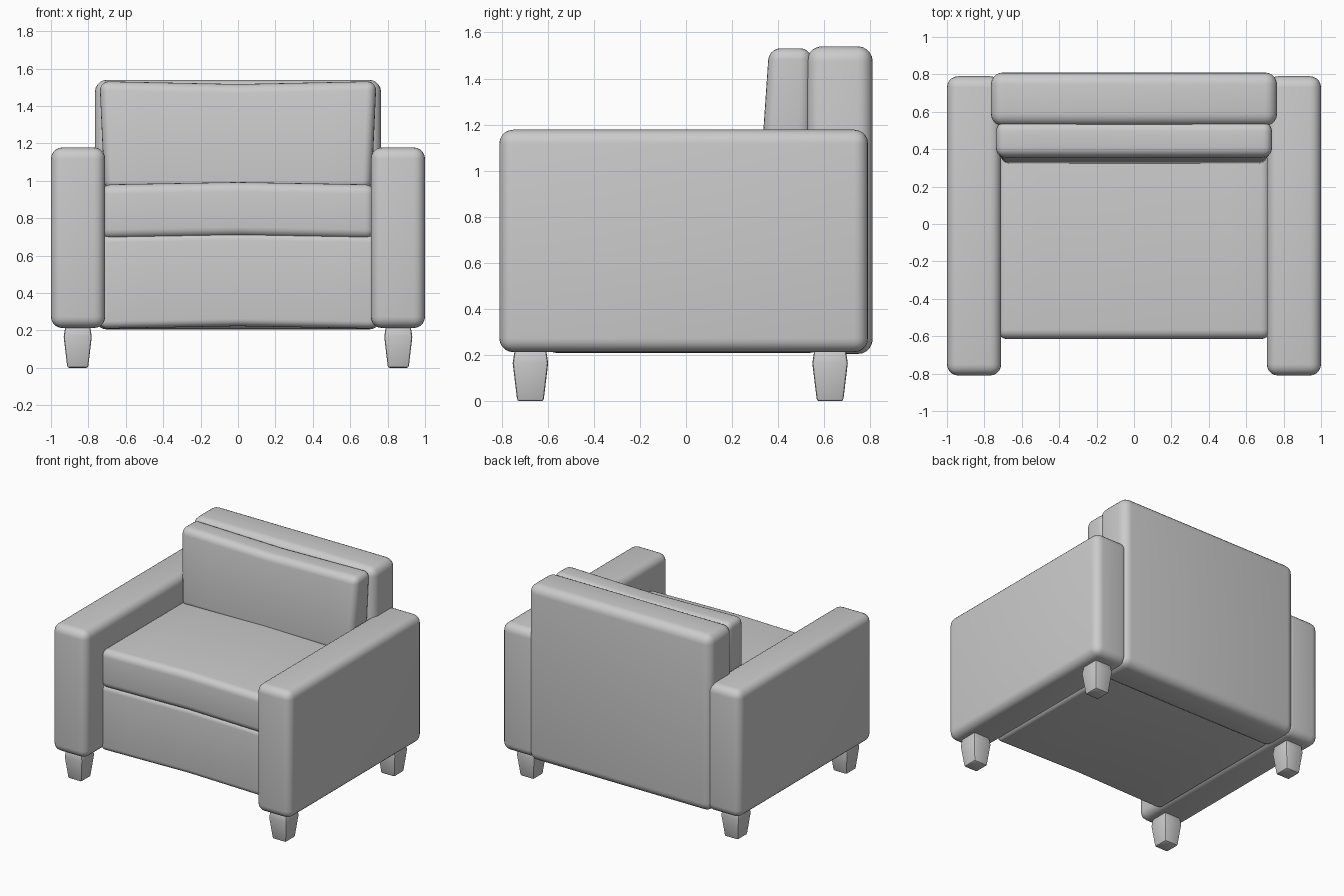
import bpy, bmesh
from mathutils import Vector

if "Cube" in bpy.data.objects:
    bpy.data.objects.remove(bpy.data.objects["Cube"])


def rounded_box(name, lo, hi, bevel, segments=5, cuts=(), deform=None):
    """Rounded box between two corners, optionally sliced along x and reshaped."""
    lo, hi = Vector(lo), Vector(hi)
    bm = bmesh.new()
    bmesh.ops.create_cube(bm, size=1)
    for v in bm.verts:
        v.co = Vector([(a + b) / 2 + c * (b - a) for a, b, c in zip(lo, hi, v.co)])
    bmesh.ops.bevel(bm, geom=bm.edges[:], offset=bevel, segments=segments,
                    profile=0.5, affect='EDGES', clamp_overlap=True)
    for x in cuts:
        bmesh.ops.bisect_plane(bm, geom=bm.verts[:] + bm.edges[:] + bm.faces[:],
                               plane_co=(x, 0, 0), plane_no=(1, 0, 0))
    if deform:
        for v in bm.verts:
            v.co = deform(v.co.copy())
    bmesh.ops.recalc_face_normals(bm, faces=bm.faces[:])
    mesh = bpy.data.meshes.new(name)
    bm.to_mesh(mesh)
    bm.free()
    obj = bpy.data.objects.new(name, mesh)
    bpy.context.collection.objects.link(obj)
    bpy.ops.object.select_all(action='DESELECT')
    obj.select_set(True)
    bpy.context.view_layer.objects.active = obj
    bpy.ops.object.shade_smooth_by_angle(angle=0.6)
    return obj


CUTS = (-0.5, -0.25, 0, 0.25, 0.5)


def crown(x):
    return max(0, 1 - abs(x) / 0.72)


# Seat cushion: slightly arched towards the middle
def shape_seat(p):
    p.z += 0.013 * crown(p.x)
    return p


# Back cushion: leans and narrows towards the bottom, top edge sags
def shape_back_cushion(p):
    low = (1.53 - p.z) / 0.58
    p.x *= 1 - 0.035 * low
    front = (0.55 - p.y) / 0.19
    p.y -= 0.04 * low * front
    p.z -= 0.015 * crown(p.x) * (1 - low)
    return p


# Legs: widest just below the top, tapering to the floor
def tapered(cx, cy):
    def shape(p):
        s = 0.74 + 0.26 * min(1, p.z / 0.165)
        if p.z > 0.165:
            s -= 0.10 * (p.z - 0.165) / 0.05
        p.x = cx + (p.x - cx) * s
        p.y = cy + (p.y - cy) * s
        return p
    return shape


# Frame
rounded_box("base", (-0.74, -0.605, 0.21), (0.74, 0.58, 0.71), 0.04, deform=shape_seat, cuts=CUTS)
rounded_box("backrest", (-0.765, 0.525, 0.205), (0.765, 0.81, 1.54), 0.065)

# Cushions
rounded_box("seat_cushion", (-0.73, -0.615, 0.69), (0.73, 0.55, 0.98), 0.05,
            cuts=CUTS, deform=shape_seat)
rounded_box("back_cushion", (-0.74, 0.36, 0.95), (0.74, 0.545, 1.532), 0.05,
            cuts=CUTS, deform=shape_back_cushion)

# Arms and legs on both sides
for side, s in (("left", -1), ("right", 1)):
    xs = sorted((0.71 * s, 1.0 * s))
    rounded_box(side + "_arm", (xs[0], -0.81, 0.213), (xs[1], 0.79, 1.178), 0.06)
    for end, y in (("front", -0.675), ("back", 0.625)):
        x = 0.857 * s
        leg = rounded_box(f"{end}_{side}_leg", (x - 0.075, y - 0.077, 0),
                          (x + 0.075, y + 0.077, 0.225), 0.012, 2,
                          deform=None)
        bm = bmesh.new()
        bm.from_mesh(leg.data)
        bmesh.ops.bisect_plane(bm, geom=bm.verts[:] + bm.edges[:] + bm.faces[:],
                               plane_co=(0, 0, 0.165), plane_no=(0, 0, 1))
        shape = tapered(x, y)
        for v in bm.verts:
            v.co = shape(v.co.copy())
        bm.to_mesh(leg.data)
        bm.free()
